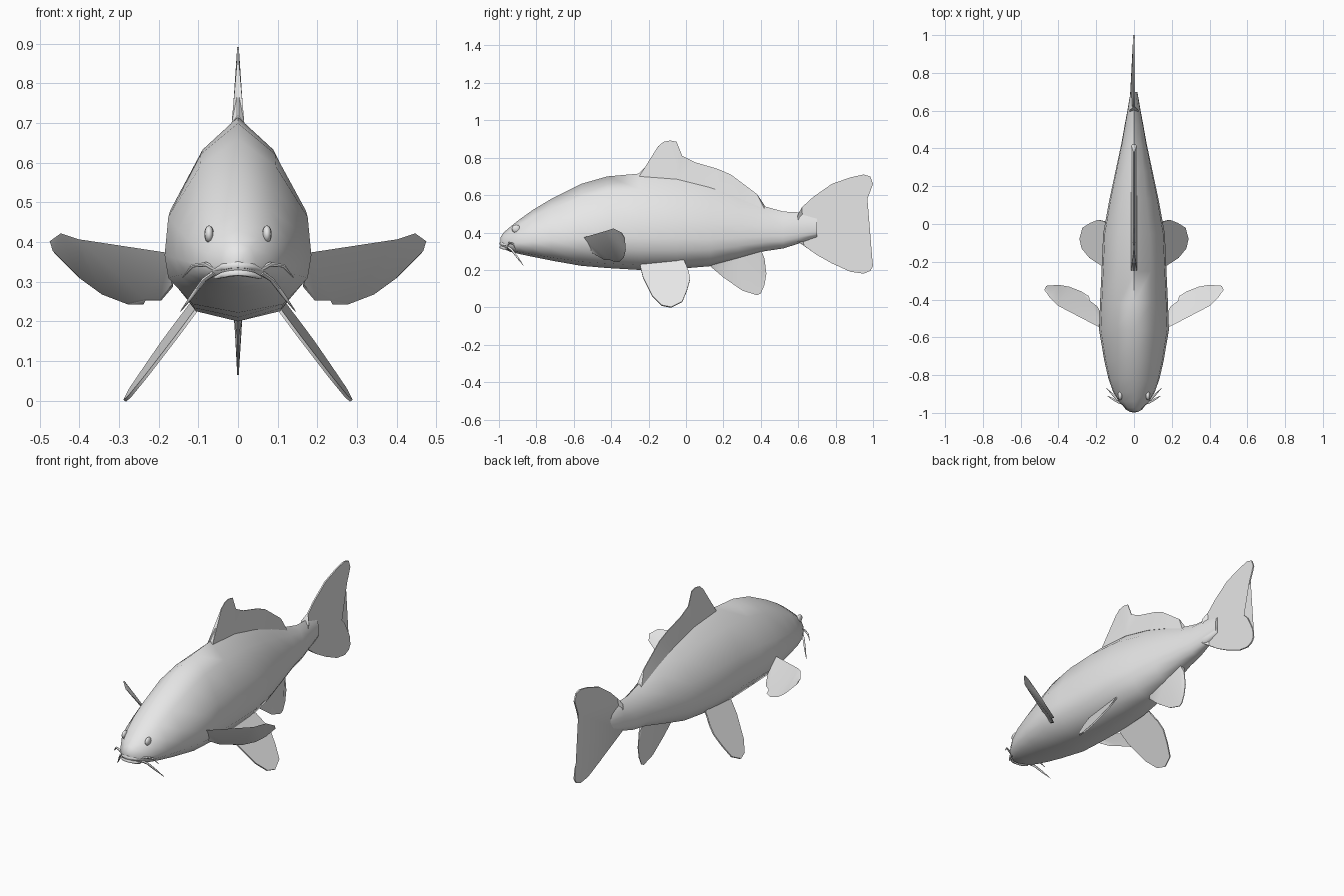
import bpy, bmesh, math
from mathutils import Vector

grey = bpy.data.materials.new("plain_grey")
grey.diffuse_color = (0.8, 0.8, 0.8, 1)


def finish(name, bm, angle=60, mirror=False):
    bmesh.ops.recalc_face_normals(bm, faces=bm.faces)
    mesh = bpy.data.meshes.new(name)
    bm.to_mesh(mesh)
    bm.free()
    mesh.materials.append(grey)
    ob = bpy.data.objects.new(name, mesh)
    bpy.context.collection.objects.link(ob)
    if mirror:
        ob.modifiers.new("mirror", 'MIRROR').use_mirror_merge = False
    bpy.ops.object.select_all(action='DESELECT')
    ob.select_set(True)
    bpy.context.view_layer.objects.active = ob
    bpy.ops.object.shade_smooth_by_angle(angle=math.radians(angle))
    return ob


def fin(name, points, thickness, normal=(1, 0, 0), mirror=False):
    """Thin blade: an outline offset to both sides, with its own half thickness per point."""
    bm = bmesh.new()
    n = Vector(normal).normalized()
    sides = [[bm.verts.new(Vector(p) + n * t * s) for p, t in zip(points, thickness)]
             for s in (1, -1)]
    faces = [bm.faces.new(side) for side in sides]
    count = len(points)
    for i in range(count):
        j = (i + 1) % count
        bm.faces.new((sides[0][i], sides[0][j], sides[1][j], sides[1][i]))
    bmesh.ops.triangulate(bm, faces=faces)
    return finish(name, bm, 40, mirror)


def tube(name, points, radii, sides=6, mirror=False):
    """Tapered tube along a path."""
    bm = bmesh.new()
    pts = [Vector(p) for p in points]
    rings = []
    for i, (p, r) in enumerate(zip(pts, radii)):
        d = (pts[min(i + 1, len(pts) - 1)] - pts[max(i - 1, 0)]).normalized()
        u = d.cross(Vector((0, 1, 0.3))).normalized()
        v = d.cross(u)
        rings.append([bm.verts.new(p + r * (u * math.cos(k * math.tau / sides)
                                            + v * math.sin(k * math.tau / sides)))
                      for k in range(sides)])
    for a, b in zip(rings, rings[1:]):
        for k in range(sides):
            m = (k + 1) % sides
            bm.faces.new((a[k], a[m], b[m], b[k]))
    bm.faces.new(rings[0])
    bm.faces.new(rings[-1])
    return finish(name, bm, 60, mirror)


# Body: stations of y, top, bottom, half width, shoulder fraction
stations = [
    (-0.992, 0.375, 0.330, 0.020, 0.70), (-0.975, 0.400, 0.312, 0.045, 0.70),
    (-0.94, 0.43, 0.297, 0.080, 0.68), (-0.89, 0.47, 0.285, 0.110, 0.64),
    (-0.82, 0.52, 0.27, 0.135, 0.60), (-0.72, 0.58, 0.25, 0.158, 0.56),
    (-0.56, 0.66, 0.222, 0.185, 0.52), (-0.42, 0.70, 0.21, 0.180, 0.52),
    (-0.25, 0.715, 0.20, 0.172, 0.52), (-0.05, 0.70, 0.205, 0.163, 0.50),
    (0.13, 0.655, 0.22, 0.130, 0.50), (0.28, 0.60, 0.26, 0.098, 0.52),
    (0.42, 0.54, 0.30, 0.068, 0.55), (0.52, 0.512, 0.315, 0.050, 0.60),
    (0.60, 0.508, 0.34, 0.035, 0.60), (0.70, 0.48, 0.375, 0.018, 0.60)]
bm = bmesh.new()
rings = []
for y, top, bottom, w, shoulder in stations:
    half = [(0, 1), (shoulder, 0.84), (0.95, 0.55), (1, 0.33), (0.95, 0.2), (0.62, 0.05), (0, 0)]
    loop = half + [(-x, h) for x, h in half[-2:0:-1]]
    rings.append([bm.verts.new((x * w, y, bottom + h * (top - bottom))) for x, h in loop])
for a, b in zip(rings, rings[1:]):
    for k in range(len(a)):
        m = (k + 1) % len(a)
        bm.faces.new((a[k], a[m], b[m], b[k]))
bm.faces.new(rings[0])
bm.faces.new(rings[-1])
finish("body", bm, 75)


def mid_fin(name, base, edge, base_t, edge_t=0.002):
    """Fin on the centre plane, thick at its root and thin at its edge."""
    pts = [(0, y, z) for y, z in base + edge]
    return fin(name, pts, [base_t] * len(base) + [edge_t] * len(edge))


# Fins on the centre plane
mid_fin("dorsal_fin",
        [(0.42, 0.525), (0.28, 0.585), (0.13, 0.64), (-0.05, 0.685), (-0.25, 0.70)],
        [(-0.25, 0.718), (-0.20, 0.77), (-0.15, 0.86), (-0.12, 0.885), (-0.085, 0.892),
         (-0.05, 0.885), (-0.02, 0.81), (0.05, 0.775), (0.17, 0.74), (0.24, 0.71),
         (0.32, 0.65), (0.38, 0.605), (0.42, 0.545)], 0.016)
mid_fin("tail_fin",
        [(0.60, 0.35), (0.58, 0.42), (0.60, 0.50)],
        [(0.62, 0.535), (0.68, 0.59), (0.78, 0.66), (0.88, 0.695), (0.95, 0.71),
         (0.985, 0.70), (1.0, 0.66), (0.97, 0.58), (0.86, 0.45), (0.95, 0.36),
         (0.995, 0.27), (1.0, 0.22), (0.985, 0.195), (0.95, 0.18), (0.88, 0.19),
         (0.78, 0.235), (0.70, 0.28), (0.63, 0.33)], 0.025, 0.004)
mid_fin("anal_fin",
        [(0.40, 0.31), (0.28, 0.275), (0.14, 0.235)],
        [(0.13, 0.22), (0.20, 0.16), (0.30, 0.09), (0.38, 0.065), (0.40, 0.075),
         (0.42, 0.12), (0.43, 0.18), (0.42, 0.26)], 0.015)

# Paired pelvic fins, splayed outward
pelvic = [(-0.24, 0.25), (-0.245, 0.22), (-0.23, 0.16), (-0.18, 0.06), (-0.13, 0.01),
          (-0.08, 0.0), (-0.02, 0.03), (0.005, 0.09), (0.022, 0.15), (0.015, 0.19),
          (-0.01, 0.22), (-0.01, 0.25)]
fin("pelvic_fins", [(0.12 + 0.72 * (0.225 - z) + 0.1 * (y + 0.12), y, z) for y, z in pelvic],
    [0.004] * len(pelvic), (0.81, 0, 0.58), True)

# Paired pectoral fins, swept back
pectoral = [(0.17, -0.55, 0.37), (0.40, -0.43, 0.405), (0.445, -0.385, 0.42),
            (0.473, -0.345, 0.40), (0.465, -0.33, 0.375), (0.40, -0.325, 0.31),
            (0.345, -0.335, 0.27), (0.28, -0.36, 0.245), (0.24, -0.385, 0.245),
            (0.235, -0.41, 0.255), (0.195, -0.44, 0.255), (0.165, -0.50, 0.29)]
fin("pectoral_fins", pectoral, [0.004] * len(pectoral), (-0.45, 0.75, -0.5), True)

# Barbels beside the mouth
tube("upper_barbels", [(0.045, -0.955, 0.325), (0.08, -0.945, 0.344),
                       (0.115, -0.925, 0.34), (0.14, -0.91, 0.31)],
     [0.007, 0.006, 0.005, 0.001], mirror=True)
tube("lower_barbels", [(0.06, -0.95, 0.322), (0.085, -0.93, 0.305),
                       (0.115, -0.90, 0.265), (0.145, -0.87, 0.225)],
     [0.007, 0.006, 0.005, 0.001], mirror=True)

# Lips around the snout
for name, z, r in (("upper_lip", 0.342, 0.009), ("lower_lip", 0.322, 0.008)):
    path = [(0.058 * s, -0.99 + 0.035 * s * s, z - 0.012 * s * s)
            for s in (-1, -0.66, -0.33, 0, 0.33, 0.66, 1)]
    tube(name, path, [r * 0.5, r, r, r, r, r, r * 0.5])

# Small raised eyes
bm = bmesh.new()
bmesh.ops.create_uvsphere(bm, u_segments=12, v_segments=8, radius=1)
for v in bm.verts:
    v.co = Vector((0.073 + 0.012 * v.co.x, -0.908 + 0.024 * v.co.y, 0.42 + 0.022 * v.co.z))
finish("eyes", bm, 60, True)
